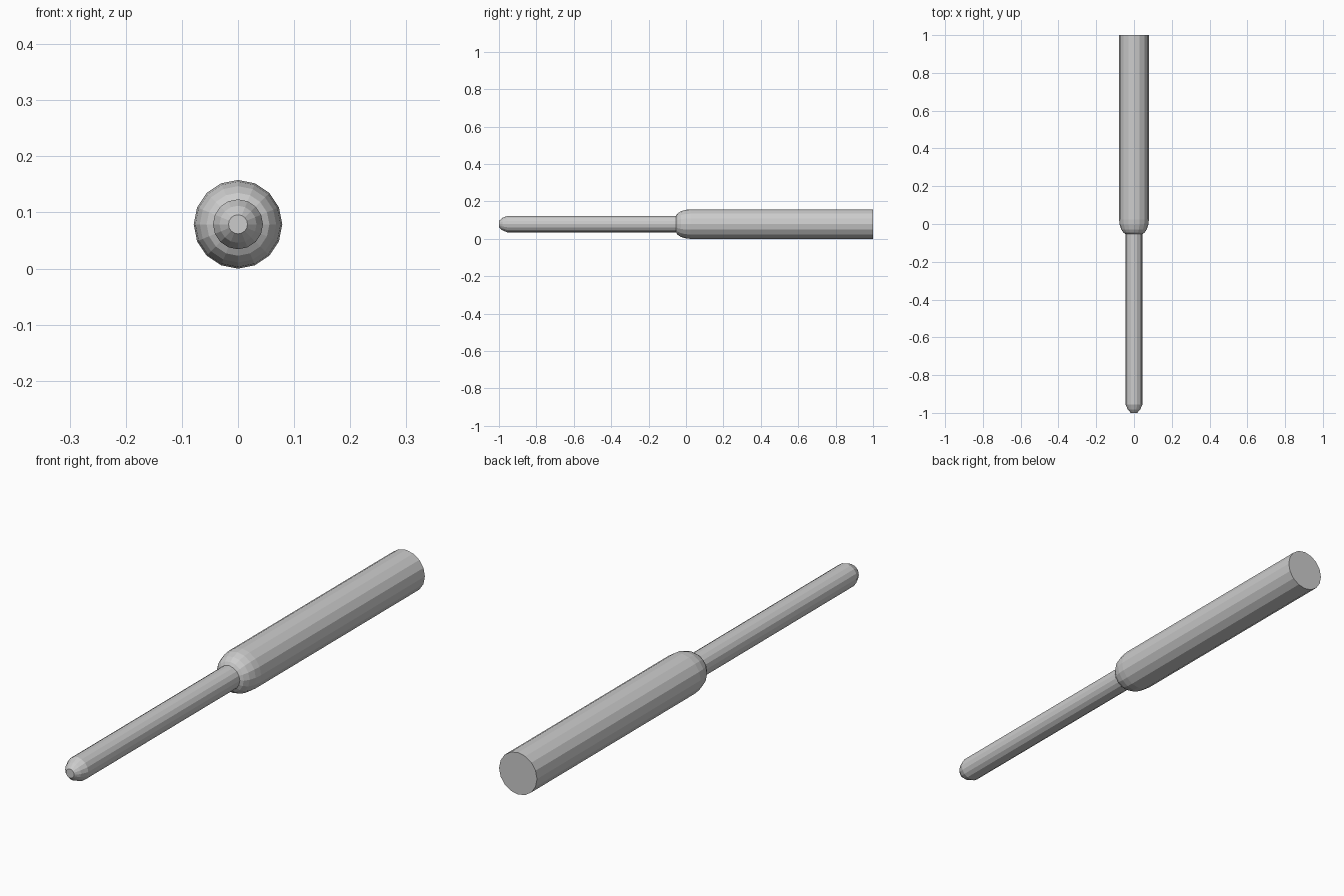
import bpy, bmesh, math

if "Cube" in bpy.data.objects:
    bpy.data.objects.remove(bpy.data.objects["Cube"])

SIDES = 16
AXIS_Z = 0.079


def lathe(name, profile):
    """Capped solid of revolution along y from (y, radius) points."""
    bm = bmesh.new()
    rings = []
    for y, r in profile:
        ring = []
        for i in range(SIDES):
            a = 2 * math.pi * i / SIDES
            ring.append(bm.verts.new((r * math.cos(a), y, AXIS_Z + r * math.sin(a))))
        rings.append(ring)
    for a, b in zip(rings, rings[1:]):
        for i in range(SIDES):
            j = (i + 1) % SIDES
            bm.faces.new((a[i], a[j], b[j], b[i]))
    bm.faces.new(rings[0])
    bm.faces.new(rings[-1])
    bmesh.ops.recalc_face_normals(bm, faces=bm.faces)
    mesh = bpy.data.meshes.new(name)
    bm.to_mesh(mesh)
    bm.free()
    obj = bpy.data.objects.new(name, mesh)
    bpy.context.collection.objects.link(obj)
    return obj


# thin rod with a tapered tip, seated slightly inside the handle
lathe("rod", [(-1.0, 0.017), (-0.982, 0.033), (-0.955, 0.0445), (-0.04, 0.0445)])

# thick handle with a rounded shoulder and flat rear end
lathe("handle", [(-0.053, 0.044), (-0.046, 0.056), (-0.028, 0.068),
                 (-0.003, 0.076), (0.025, 0.079), (1.0, 0.079)])
